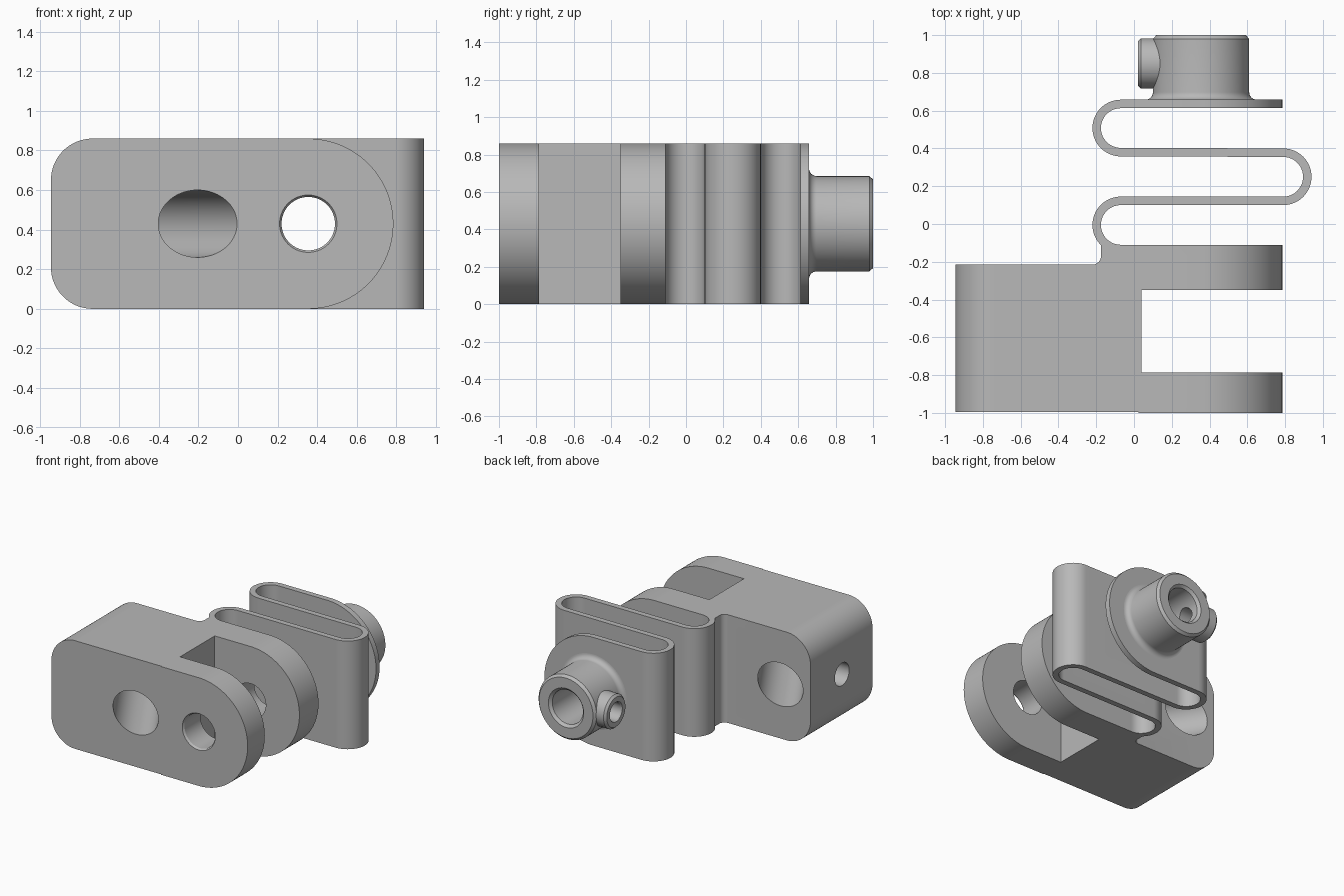
import bpy, bmesh
from math import cos, sin, radians
from mathutils import Vector

cube = bpy.data.objects.get("Cube")
if cube:
    bpy.data.objects.remove(cube, do_unlink=True)

HEIGHT = 0.86
MID_Z = HEIGHT / 2
BORE_X = 0.355
THICK = 0.045          # spring strip thickness
BEND_R = 0.1275        # spring bend centreline radius

grey = bpy.data.materials.new("plain grey")
grey.use_nodes = True
grey.diffuse_color = (0.48, 0.48, 0.48, 1)
grey.node_tree.nodes["Principled BSDF"].inputs["Base Color"].default_value = grey.diffuse_color


def finish(bm, name):
    bmesh.ops.recalc_face_normals(bm, faces=bm.faces)
    mesh = bpy.data.meshes.new(name)
    bm.to_mesh(mesh)
    bm.free()
    mesh.materials.append(grey)
    obj = bpy.data.objects.new(name, mesh)
    bpy.context.collection.objects.link(obj)
    return obj


def prism(name, outline, offset):
    """Extrude a closed outline of 3D points by an offset."""
    bm = bmesh.new()
    face = bm.faces.new([bm.verts.new(p) for p in outline])
    ext = bmesh.ops.extrude_face_region(bm, geom=[face])
    moved = [v for v in ext["geom"] if isinstance(v, bmesh.types.BMVert)]
    bmesh.ops.translate(bm, verts=moved, vec=Vector(offset))
    return finish(bm, name)


def lathe(name, profile, origin, direction, sides=72):
    """Solid of revolution from (radius, distance) pairs along a direction."""
    bm = bmesh.new()
    turn = Vector(direction).to_track_quat('Z', 'Y')
    rings = []
    for r, d in profile:
        angles = [radians(360 * i / sides) for i in range(sides)]
        rings.append([bm.verts.new(Vector(origin) + turn @ Vector((r * cos(a), r * sin(a), d)))
                      for a in angles])
    for low, high in zip(rings, rings[1:]):
        for i in range(sides):
            j = (i + 1) % sides
            bm.faces.new((low[i], low[j], high[j], high[i]))
    bm.faces.new(rings[0])
    bm.faces.new(rings[-1])
    return finish(bm, name)


def boolean(obj, tool, operation='DIFFERENCE'):
    mod = obj.modifiers.new("cut", 'BOOLEAN')
    mod.operation = operation
    mod.object = tool
    mod.solver = 'EXACT'
    bpy.context.view_layer.objects.active = obj
    bpy.ops.object.modifier_apply(modifier=mod.name)
    bpy.data.objects.remove(tool, do_unlink=True)


def arc(cx, cy, r, start, end, steps=32):
    angles = [radians(start + (end - start) * i / steps) for i in range(steps + 1)]
    return [(cx + r * cos(a), cy + r * sin(a)) for a in angles]


def side_outline(left, left_radius, y):
    """Outline in xz with a fully round right end."""
    pts = arc(BORE_X, MID_Z, MID_Z, -90, 90, 64)
    if left_radius:
        pts += arc(left + left_radius, HEIGHT - left_radius, left_radius, 90, 180)
        pts += arc(left + left_radius, left_radius, left_radius, 180, 270)
    else:
        pts += [(left, HEIGHT), (left, 0)]
    return [(x, y, z) for x, z in pts]


def cut_bore(obj):
    profile = [(0.155, -1.015), (0.135, -0.985), (0.135, 0.98), (0.165, 1.01)]
    boolean(obj, lathe("bore_cutter", profile, (BORE_X, 0, MID_Z), (0, 1, 0)))


# Body: forked block, plan shape crossed with side shape
plan = [(-1.1, -0.994), (0.025, -0.994), (0.025, -1.0), (0.9, -1.0),
        (0.9, -0.785), (0.04, -0.785), (0.04, -0.35), (0.9, -0.35),
        (0.9, -0.11), (-0.175, -0.11)]
plan += arc(-0.22, -0.17, 0.045, 0, -90, 10) + [(-1.1, -0.215)]
body = prism("forked_block", [(x, y, -0.1) for x, y in plan], (0, 0, HEIGHT + 0.2))
boolean(body, prism("side_shape", side_outline(-0.945, 0.21, -1.2), (0, 1.3, 0)), 'INTERSECT')
cut_bore(body)

# Slanted hole through the block and small cross hole in its end
front, back = Vector((-0.2, -1, MID_Z)), Vector((-0.68, -0.215, MID_Z))
boolean(body, lathe("slanted_cutter", [(0.17, -0.4), (0.17, 1.4)], front, back - front))
boolean(body, lathe("end_cutter", [(0.09, 0), (0.09, 0.56)], (-1, -0.61, MID_Z), (1, 0, 0)))

# Spring: folded strip with three bends
LEFT, RIGHT = -0.07, 0.79
BENDS = [(LEFT, -0.005, 270, 90), (RIGHT, 0.25, -90, 90), (LEFT, 0.508, 270, 90)]


def strip_side(sign):
    pts = []
    for cx, cy, start, end in BENDS:
        outward = 1 if cx == LEFT else -1
        pts += arc(cx, cy, BEND_R + sign * outward * THICK / 2, start, end)
    return pts


outline = strip_side(1) + strip_side(-1)[::-1]
spring = prism("folded_spring", [(x, y, 0) for x, y in outline], (0, 0, HEIGHT))
cut_bore(spring)

# Back plate at the free end of the spring
plate_y = BENDS[-1][1] + BEND_R - THICK / 2
plate = prism("back_plate", side_outline(LEFT, 0, plate_y), (0, THICK, 0))
cut_bore(plate)

# Boss with root fillet and chamfered rim
top = plate_y + THICK
profile = [(0.295, top - 0.01)]
profile += [(r, d) for r, d in arc(0.295, top + 0.04, 0.04, 270, 180, 8)]
profile += [(0.255, 0.98), (0.237, 1.0)]
boss = lathe("boss", profile, (BORE_X, 0, MID_Z), (0, 1, 0))

# Side nub with its cross hole
nub_start = (BORE_X, 0.85, MID_Z)
nub = lathe("nub", [(0.133, 0), (0.133, 0.318), (0.117, 0.335)], nub_start, (-1, 0, 0))
boolean(boss, nub, 'UNION')
cut_bore(boss)
boolean(boss, lathe("nub_cutter", [(0.072, 0), (0.072, 0.325), (0.085, 0.345)],
                    nub_start, (-1, 0, 0)))

# Smooth round surfaces, keep edges crisp
bpy.ops.object.select_all(action='DESELECT')
for obj in (body, spring, plate, boss):
    obj.select_set(True)
bpy.context.view_layer.objects.active = body
bpy.ops.object.shade_smooth_by_angle(angle=radians(30))
